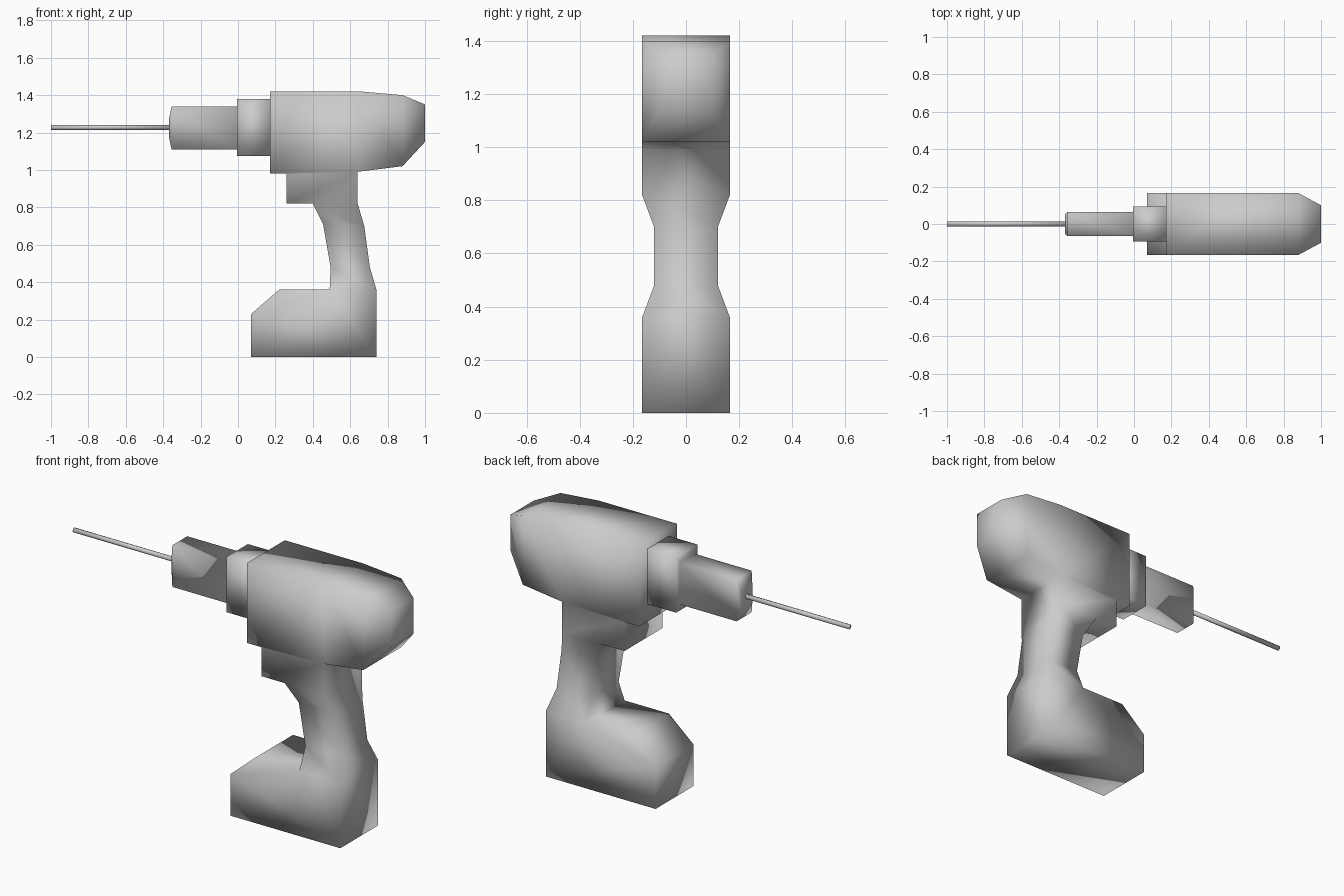
import bpy
import bmesh
from mathutils import Matrix, Vector

cube = bpy.data.objects.get("Cube")
if cube:
    bpy.data.objects.remove(cube, do_unlink=True)

# Single grey finish
grey = bpy.data.materials.new("tool grey")
grey.use_nodes = True
grey.diffuse_color = (0.6, 0.6, 0.6, 1)
grey.node_tree.nodes["Principled BSDF"].inputs["Base Color"].default_value = grey.diffuse_color


def finish(bm, name):
    bmesh.ops.recalc_face_normals(bm, faces=bm.faces)
    for f in bm.faces:
        f.smooth = True
    mesh = bpy.data.meshes.new(name)
    bm.to_mesh(mesh)
    bm.free()
    mesh.materials.append(grey)
    obj = bpy.data.objects.new(name, mesh)
    bpy.context.collection.objects.link(obj)
    return obj


# Housing, grip and battery foot: side cells joined across the width
WIDE, GRIP, TAIL = 0.165, 0.12, 0.10
points = {
    "a": (0.17, 1.42, WIDE), "b": (0.65, 1.42, WIDE), "c": (0.88, 1.40, WIDE),
    "d": (1.0, 1.35, TAIL), "e": (1.0, 1.15, TAIL), "f": (0.88, 1.02, WIDE),
    "g": (0.64, 0.99, WIDE), "h": (0.64, 0.82, WIDE), "i": (0.40, 0.82, WIDE),
    "j": (0.26, 0.82, WIDE), "k": (0.26, 0.98, WIDE), "l": (0.17, 0.98, WIDE),
    "m": (0.675, 0.70, GRIP), "n": (0.455, 0.71, GRIP), "o": (0.705, 0.48, GRIP),
    "p": (0.495, 0.48, GRIP), "q": (0.74, 0.36, WIDE), "r": (0.49, 0.36, WIDE),
    "s": (0.74, 0, WIDE), "t": (0.07, 0, WIDE), "u": (0.07, 0.23, WIDE),
    "v": (0.22, 0.36, WIDE),
}
cells = ["alkgb", "bgfc", "cfed", "kjihg", "inmh", "npom", "prqo", "rvutsq"]
outline = "abcdefghmoqstuvrpnijkl"

bm = bmesh.new()
near = {k: bm.verts.new((x, -w, z)) for k, (x, z, w) in points.items()}
far = {k: bm.verts.new((x, w, z)) for k, (x, z, w) in points.items()}
for cell in cells:
    bm.faces.new([near[k] for k in cell])
    bm.faces.new([far[k] for k in reversed(cell)])
for p, q in zip(outline, outline[1:] + outline[0]):
    bm.faces.new((near[p], near[q], far[q], far[p]))
finish(bm, "drill_housing_and_grip")


def loft_box(name, rings):
    """Rectangular rings (x, bottom, top, half width) skinned along x."""
    bm = bmesh.new()
    loops = [[bm.verts.new((x, s * w, z)) for s, z in ((-1, lo), (1, lo), (1, hi), (-1, hi))]
             for x, lo, hi, w in rings]
    for one, two in zip(loops, loops[1:]):
        for n in range(4):
            m = (n + 1) % 4
            bm.faces.new((one[n], one[m], two[m], two[n]))
    bm.faces.new(loops[0])
    bm.faces.new(loops[-1])
    return finish(bm, name)


# Stepped nose: chuck and collar
loft_box("chuck_and_collar", [
    (-0.37, 1.18, 1.27, 0.05), (-0.355, 1.11, 1.34, 0.065), (-0.005, 1.11, 1.34, 0.065),
    (-0.005, 1.075, 1.38, 0.093), (0.175, 1.075, 1.38, 0.093)])

# Drill bit
bm = bmesh.new()
bmesh.ops.create_cone(bm, cap_ends=True, segments=8, radius1=0.013, radius2=0.013, depth=0.64,
                      matrix=Matrix.Translation(Vector((-0.68, 0, 1.227)))
                      @ Matrix.Rotation(1.5708, 4, "Y"))
finish(bm, "drill_bit")
